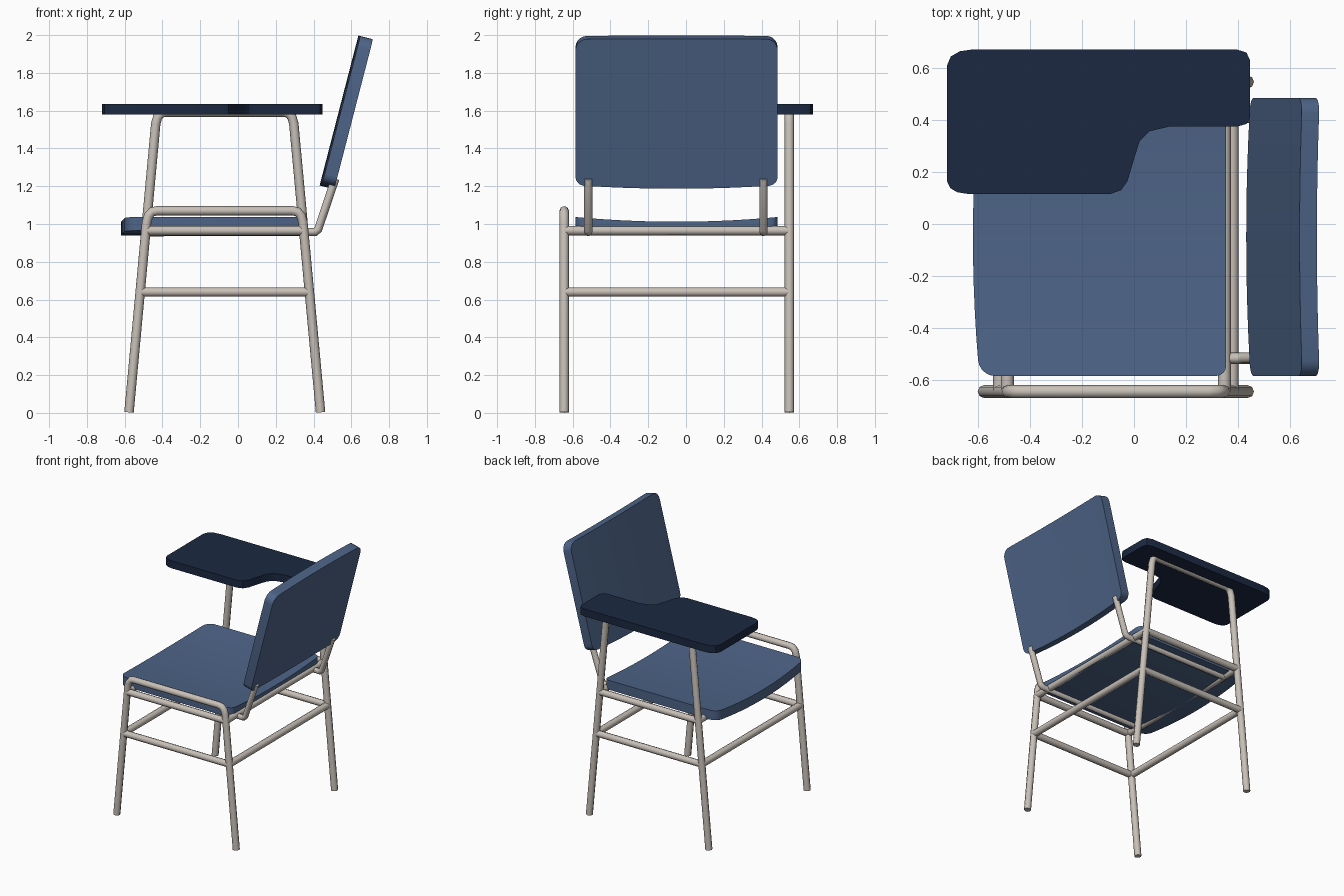
import bpy, bmesh, math
from mathutils import Vector

if "Cube" in bpy.data.objects:
    bpy.data.objects.remove(bpy.data.objects["Cube"])


def material(name, rgb):
    m = bpy.data.materials.new(name)
    m.diffuse_color = (*rgb, 1)
    m.use_nodes = True
    m.node_tree.nodes["Principled BSDF"].inputs["Base Color"].default_value = m.diffuse_color
    return m


METAL = material("warm_metal", (0.58, 0.53, 0.48))
BLUE = material("seat_blue", (0.075, 0.128, 0.245))
NAVY = material("desk_navy", (0.011, 0.022, 0.054))


def activate(ob):
    bpy.ops.object.select_all(action='DESELECT')
    ob.select_set(True)
    bpy.context.view_layer.objects.active = ob


def tube(name, points, radius=0.025):
    """Round tube swept along a path."""
    cu = bpy.data.curves.new(name, 'CURVE')
    cu.dimensions = '3D'
    cu.bevel_depth, cu.bevel_resolution, cu.use_fill_caps = radius, 2, True
    sp = cu.splines.new('POLY')
    sp.points.add(len(points) - 1)
    for p, co in zip(sp.points, points):
        p.co = (*co, 1)
    ob = bpy.data.objects.new(name, cu)
    bpy.context.collection.objects.link(ob)
    activate(ob)
    bpy.ops.object.convert(target='MESH')
    ob = bpy.context.object
    ob.data.materials.clear()
    ob.data.materials.append(METAL)
    bpy.ops.object.shade_smooth_by_angle(angle=math.radians(50))


def finish(bm, name, mat):
    bmesh.ops.recalc_face_normals(bm, faces=bm.faces)
    me = bpy.data.meshes.new(name)
    bm.to_mesh(me)
    bm.free()
    me.materials.append(mat)
    ob = bpy.data.objects.new(name, me)
    bpy.context.collection.objects.link(ob)
    activate(ob)
    bpy.ops.object.shade_smooth_by_angle(angle=math.radians(30))


def panel(name, origin, u, n, length, thick, edge_bow, sag, r0, r1, w=0.535):
    """Bowed board lofted across y; u runs along it, n through its thickness."""
    origin, u, n = Vector(origin), Vector(u), Vector(n)
    R = max(r0, r1)
    half = [(w - R) * i / 5 for i in range(6)]
    half += [w - R + R * math.sin(math.radians(a)) for a in (18, 36, 54, 72, 90)]
    vs = [-v for v in reversed(half[1:])] + half

    def inset(v, r):
        d = max(0, abs(v) - (w - r))
        return r - math.sqrt(max(0, r * r - d * d))

    bm = bmesh.new()
    rings = []
    for v in vs:
        t = (v / w) ** 2
        a, b = edge_bow * t + inset(v, r0), length - inset(v, r1)
        base = origin + Vector((0, v, 0)) + n * sag * t
        rings.append([bm.verts.new(base + u * s + n * h)
                      for s, h in ((a, 0), (b, 0), (b, thick), (a, thick))])
    for p, q in zip(rings, rings[1:]):
        for i in range(4):
            j = (i + 1) % 4
            bm.faces.new((p[i], p[j], q[j], q[i]))
    bm.faces.new(rings[0])
    bm.faces.new(rings[-1])
    finish(bm, name, BLUE)


# Seat and tilted backrest
panel("seat", (-0.62, -0.05, 0.94), (1, 0, 0), (0, 0, 1),
      0.975, 0.072, 0.025, 0.025, 0.06, 0.04)
s, c = math.sin(math.radians(14.5)), math.cos(math.radians(14.5))
panel("backrest", (0.432, -0.05, 1.204), (s, 0, c), (c, 0, -s),
      0.82, 0.069, 0.022, 0.011, 0.045, 0.06)

# Side frames: low one on one side, tall one carrying the desk on the other
YL, YR = -0.645, 0.547
FX, RX, LEAN = -0.577, 0.437, 0.0925


def leg_x(z, rear):
    return RX - LEAN * z if rear else FX + LEAN * z


def side_frame(name, y, top):
    path = []
    for rear in (False, True):
        k = -1 if rear else 1
        xt = leg_x(top, rear)
        part = [(leg_x(0, rear), y, 0.003), (leg_x(top - 0.06, rear), y, top - 0.06),
                (xt + k * 0.004, y, top - 0.027), (xt + k * 0.022, y, top - 0.006),
                (xt + k * 0.05, y, top)]
        path += part[::-1] if rear else part
    tube(name, path)


side_frame("low_side_frame", YL, 1.07)
side_frame("desk_side_frame", YR, 1.592)

# Rectangles of rails at stretcher and seat height
for level, z in (("stretcher", 0.64), ("seat_rail", 0.965)):
    xf, xr = leg_x(z, False), leg_x(z, True)
    for side, y in (("left", YL), ("right", YR)):
        tube(f"{side}_{level}", [(xf, y, z), (xr, y, z)])
    for end, x in (("front", xf), ("rear", xr)):
        tube(f"{end}_{level}", [(x, YL, z), (x, YR, z)])

# Tubes running under the seat and up to the backrest
for side, y in (("left", -0.517), ("right", 0.41)):
    tube(f"{side}_backrest_support",
         [(-0.485, y, 0.957), (0.408, y, 0.957), (0.425, y, 0.972), (0.515, y, 1.24)], 0.022)

# Writing desk with an elbow cut-out
outline = [(-0.72, 0.165), (-0.707, 0.138), (-0.68, 0.122), (-0.64, 0.116),
           (-0.09, 0.116), (-0.05, 0.13), (-0.025, 0.165), (0.0, 0.25), (0.022, 0.32),
           (0.06, 0.357), (0.14, 0.376), (0.40, 0.376), (0.433, 0.385), (0.447, 0.41),
           (0.447, 0.63), (0.433, 0.66), (0.395, 0.672), (-0.62, 0.672),
           (-0.67, 0.665), (-0.705, 0.645), (-0.72, 0.61)]
bm = bmesh.new()
face = bm.faces.new([bm.verts.new((x, y, 1.579)) for x, y in outline])
ext = bmesh.ops.extrude_face_region(bm, geom=[face], use_keep_orig=True)
bmesh.ops.translate(bm, vec=(0, 0, 0.057),
                    verts=[g for g in ext["geom"] if isinstance(g, bmesh.types.BMVert)])
finish(bm, "writing_desk", NAVY)
